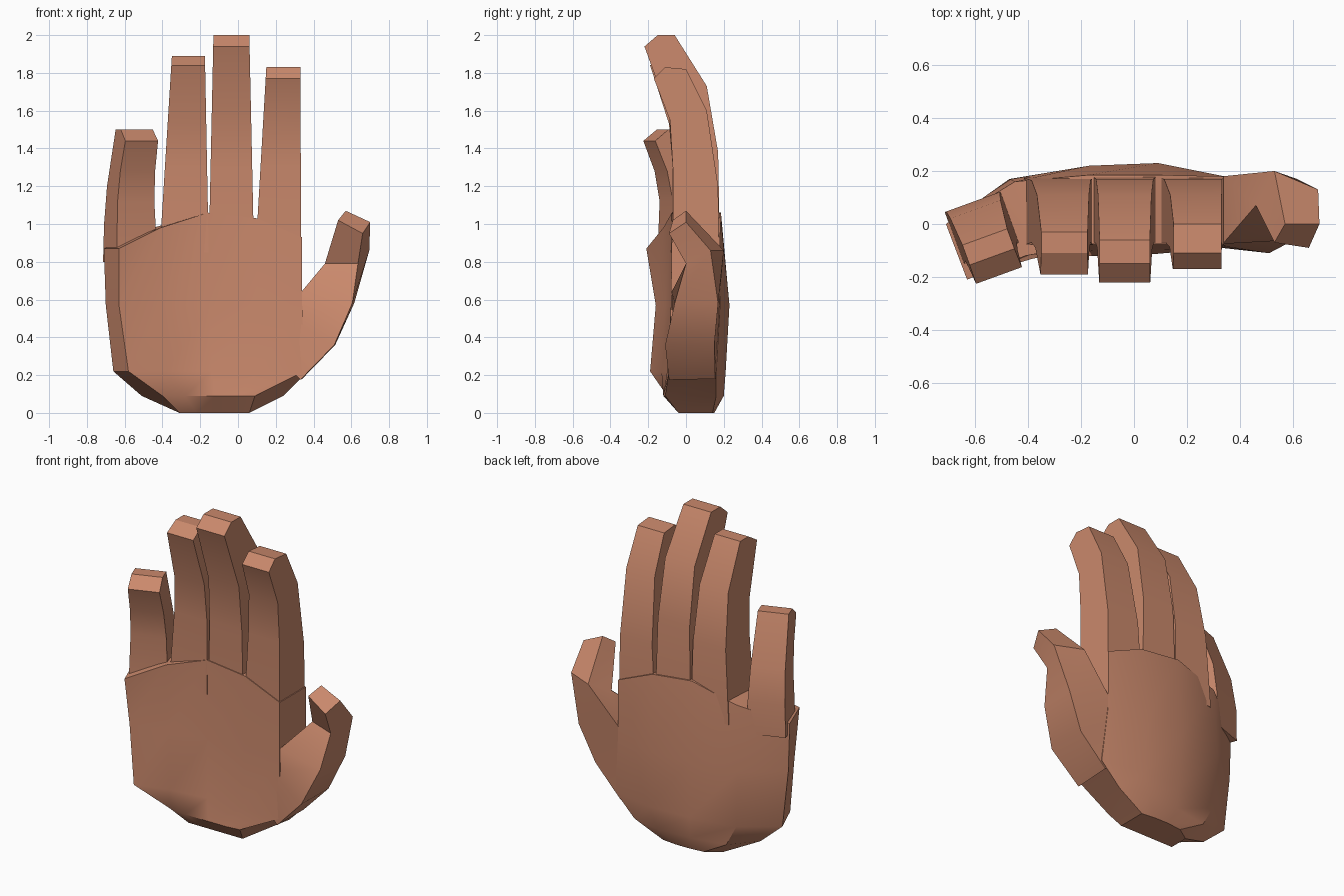
import bpy, bmesh, math
from mathutils import Matrix

if "Cube" in bpy.data.objects:
    bpy.data.objects.remove(bpy.data.objects["Cube"], do_unlink=True)

# One skin colour for everything
skin = bpy.data.materials.new("warm_skin")
skin.use_nodes = True
COLOUR = (0.59, 0.25, 0.15, 1.0)
skin.diffuse_color = COLOUR
skin.node_tree.nodes["Principled BSDF"].inputs["Base Color"].default_value = COLOUR


def loft(name, rings, angle=30, caps=True, matrix=None):
    """Bridge closed rings of equal length, cap both ends, shade."""
    bm = bmesh.new()
    vs = [[bm.verts.new(p) for p in r] for r in rings]
    n = len(rings[0])
    for a, b in zip(vs, vs[1:]):
        for i in range(n):
            j = (i + 1) % n
            bm.faces.new((a[i], a[j], b[j], b[i]))
    if caps:
        bm.faces.new(vs[0][::-1])
        bm.faces.new(vs[-1])
    bmesh.ops.triangulate(bm, faces=[f for f in bm.faces if len(f.verts) > 4])
    bmesh.ops.recalc_face_normals(bm, faces=bm.faces)
    if matrix:
        bm.transform(matrix)
    mesh = bpy.data.meshes.new(name)
    bm.to_mesh(mesh)
    bm.free()
    mesh.materials.append(skin)
    ob = bpy.data.objects.new(name, mesh)
    bpy.context.collection.objects.link(ob)
    bpy.ops.object.select_all(action='DESELECT')
    ob.select_set(True)
    bpy.context.view_layer.objects.active = ob
    bpy.ops.object.shade_smooth_by_angle(angle=math.radians(angle))
    return ob


def finger(name, profile, base, tip, matrix=None):
    """Side profile (y, z) extruded across x; base and tip give the x range."""
    z0 = min(z for _, z in profile)
    z1 = max(z for _, z in profile)
    rings = []
    for side in (0, 1):
        rings.append([(base[side] + (tip[side] - base[side]) * (z - z0) / (z1 - z0), y, z)
                      for y, z in profile])
    return loft(name, rings, matrix=matrix)


# Palm: stacked cross-sections, each a front row and a back row of (x, y)
sections = [
    ([0] * 5,
     [(-.31, -.04), (-.22, -.04), (-.12, -.04), (-.03, -.04), (.06, -.04)],
     [(-.31, .08), (-.22, .14), (-.12, .15), (-.03, .15), (.06, .14)]),
    ([.09] * 5,
     [(-.40, -.10), (-.28, -.12), (-.12, -.12), (0, -.12), (.09, -.11)],
     [(-.51, 0), (-.38, .15), (-.16, .19), (.06, .20), (.24, .16)]),
    ([.22] * 5,
     [(-.58, -.19), (-.38, -.13), (-.14, -.10), (.10, -.10), (.35, -.09)],
     [(-.66, 0), (-.45, .15), (-.16, .20), (.10, .21), (.37, .16)]),
    ([.57] * 5,
     [(-.63, -.16), (-.40, -.11), (-.15, -.08), (.10, -.08), (.34, -.08)],
     [(-.70, 0), (-.47, .17), (-.17, .22), (.09, .23), (.34, .18)]),
    ([.87, .98, 1.06, 1.03, .93],
     [(-.63, -.21), (-.41, -.12), (-.16, -.075), (.10, -.075), (.338, -.075)],
     [(-.71, 0), (-.45, .16), (-.17, .185), (.10, .185), (.338, .18)]),
]
loft("palm", [[(x, y, z) for (x, y), z in zip(front, zs)] +
              [(x, y, z) for (x, y), z in zip(back[::-1], zs[::-1])]
              for zs, front, back in sections])

# Three long fingers, curling forward at the tips
finger("middle_finger",
       [(-.07, .85), (-.07, 1.30), (-.09, 1.58), (-.22, 1.94), (-.15, 2.0),
        (-.06, 2.0), (.11, 1.73), (.17, 1.38), (.18, .85)],
       (-.155, .085), (-.13, .06))
finger("ring_finger",
       [(-.08, .85), (-.07, 1.30), (-.09, 1.53), (-.19, 1.84), (-.11, 1.89),
        (-.03, 1.89), (.11, 1.63), (.165, 1.30), (.175, .85)],
       (-.415, -.155), (-.35, -.175))
finger("index_finger",
       [(-.07, .80), (-.07, 1.30), (-.085, 1.55), (-.17, 1.77), (-.11, 1.83),
        (0, 1.82), (.11, 1.60), (.17, 1.20), (.175, .80)],
       (.09, .335), (.15, .33))

# Little finger, turned outwards
finger("little_finger",
       [(-.09, .80), (-.08, 1.12), (-.11, 1.28), (-.175, 1.44), (-.10, 1.50),
        (-.02, 1.50), (.09, 1.20), (.12, 1.0), (.12, .80)],
       (-.11, .12), (-.09, .09),
       Matrix.Translation((-.57, -.03, 0)) @ Matrix.Rotation(math.radians(20), 4, 'Z'))

# Thumb: inner front, outer front, outer back, inner back at each section
loft("thumb", [
    [(.12, -.06, .40), (.33, -.09, .175), (.34, .155, .18), (.12, .18, .40)],
    [(.28, -.075, .50), (.51, -.11, .36), (.515, .15, .36), (.28, .18, .50)],
    [(.335, -.075, .64), (.605, -.06, .58), (.615, .17, .58), (.335, .18, .64)],
    [(.46, .07, .79), (.635, .0, .79), (.695, .13, .86), (.53, .20, .86)],
    [(.53, -.07, 1.02), (.66, -.09, .95), (.70, .0, 1.01), (.57, .0, 1.07)],
])
